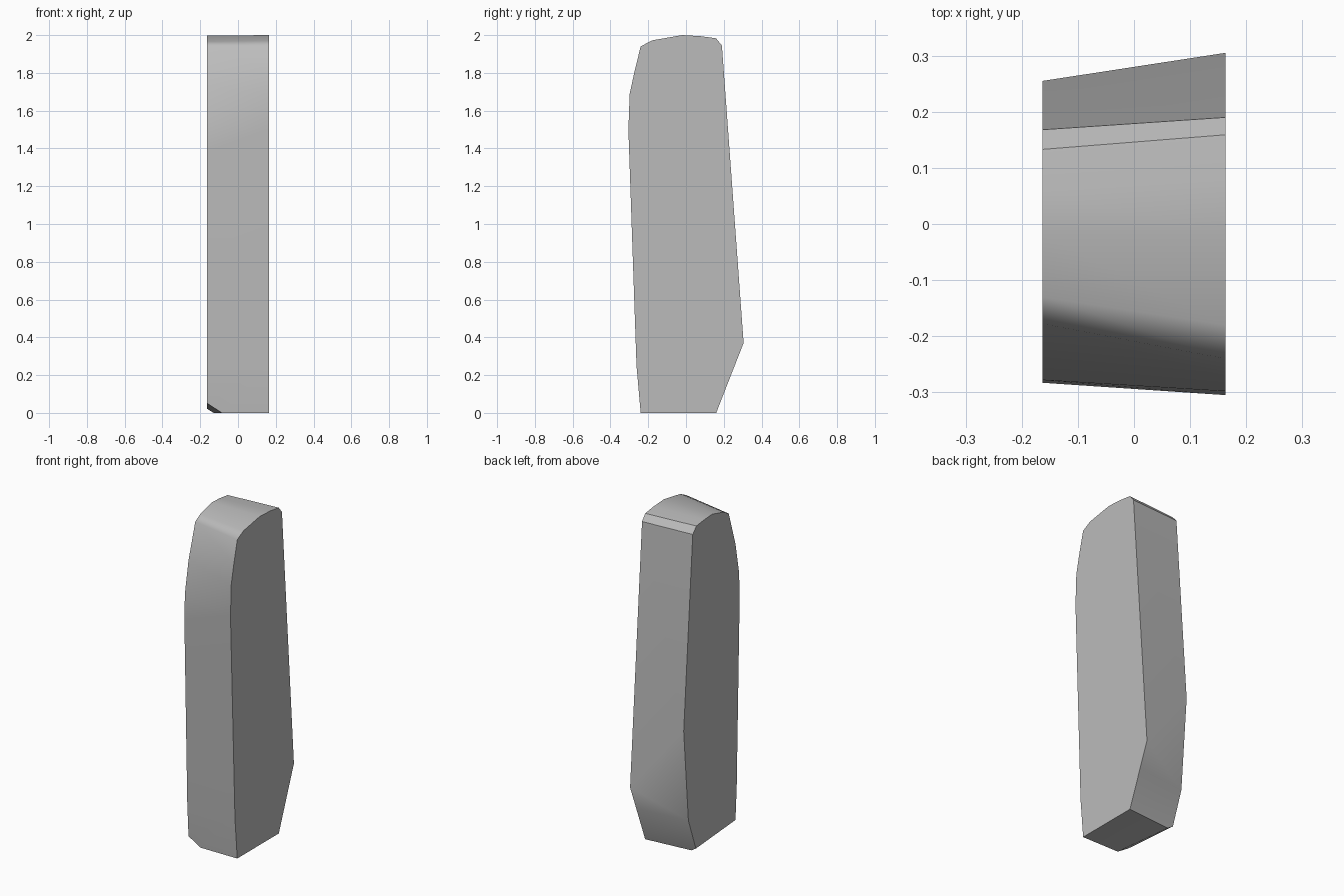
import bpy
import bmesh
from mathutils import Vector

cube = bpy.data.objects.get("Cube")
if cube:
    bpy.data.objects.remove(cube, do_unlink=True)

HALF = 0.163

# Side outlines as (y, z), from the front bottom, over the top, to the back bottom
LEFT = [(-.24, 0), (-.262, .25), (-.305, 1.5), (-.298, 1.69), (-.272, 1.81), (-.24, 1.94),
        (-.18, 1.972), (-.02, 2), (.08, 1.994), (.159, 1.983), (.19, 1.945),
        (.305, .37), (.246, .22), (.16, 0)]
RIGHT = [(-.24, 0), (-.255, .25), (-.283, 1.38), (-.278, 1.54), (-.243, 1.73), (-.178, 1.94),
         (-.13, 1.967), (-.02, 1.997), (.06, 1.992), (.133, 1.983), (.168, 1.945),
         (.255, .78), (.21, .22), (.13, 0)]
CREASES = {0, 9, 10, 13}  # outline corners that stay crisp

# Slab: loft between the two outlines
bm = bmesh.new()
left = [bm.verts.new((HALF, y, z)) for y, z in LEFT]
right = [bm.verts.new((-HALF, y, z)) for y, z in RIGHT]
bm.faces.new(left)
bm.faces.new(right)
count = len(left)
for i in range(count):
    j = (i + 1) % count
    bm.faces.new((left[i], left[j], right[j], right[i]))
for i in CREASES:
    bm.edges.get((left[i], right[i])).smooth = False

# Worn lower corner: slice off with a tilted plane and cap it
a, b, c = Vector((-HALF, -.24, .05)), Vector((-.085, -.24, 0)), Vector((-HALF, .13, .022))
normal = (b - a).cross(c - a)
if normal.z > 0:
    normal.negate()
cut = bmesh.ops.bisect_plane(bm, geom=bm.verts[:] + bm.edges[:] + bm.faces[:],
                             plane_co=a, plane_no=normal, clear_outer=True)
rim = [g for g in cut["geom_cut"] if isinstance(g, bmesh.types.BMEdge)]
bmesh.ops.holes_fill(bm, edges=rim, sides=0)
bmesh.ops.recalc_face_normals(bm, faces=bm.faces[:])

# Smooth shading round the rim, crisp borders on both flat sides and the base
for face in bm.faces:
    face.smooth = True
    if abs(face.normal.x) > .99 or face.normal.z < -.7:
        for edge in face.edges:
            if any(abs(f.normal.x) < .7 and f.normal.z > -.7 for f in edge.link_faces) \
                    or abs(face.normal.x) > .99:
                edge.smooth = False

mesh = bpy.data.meshes.new("stone_slab")
bm.to_mesh(mesh)
bm.free()
slab = bpy.data.objects.new("stone_slab", mesh)
bpy.context.collection.objects.link(slab)

weighted = slab.modifiers.new("weighted_normals", 'WEIGHTED_NORMAL')
weighted.keep_sharp = True

# Plain grey
grey = bpy.data.materials.new("stone_grey")
grey.use_nodes = True
colour = (.5, .5, .5, 1)
grey.diffuse_color = colour
grey.node_tree.nodes["Principled BSDF"].inputs["Base Color"].default_value = colour
mesh.materials.append(grey)
